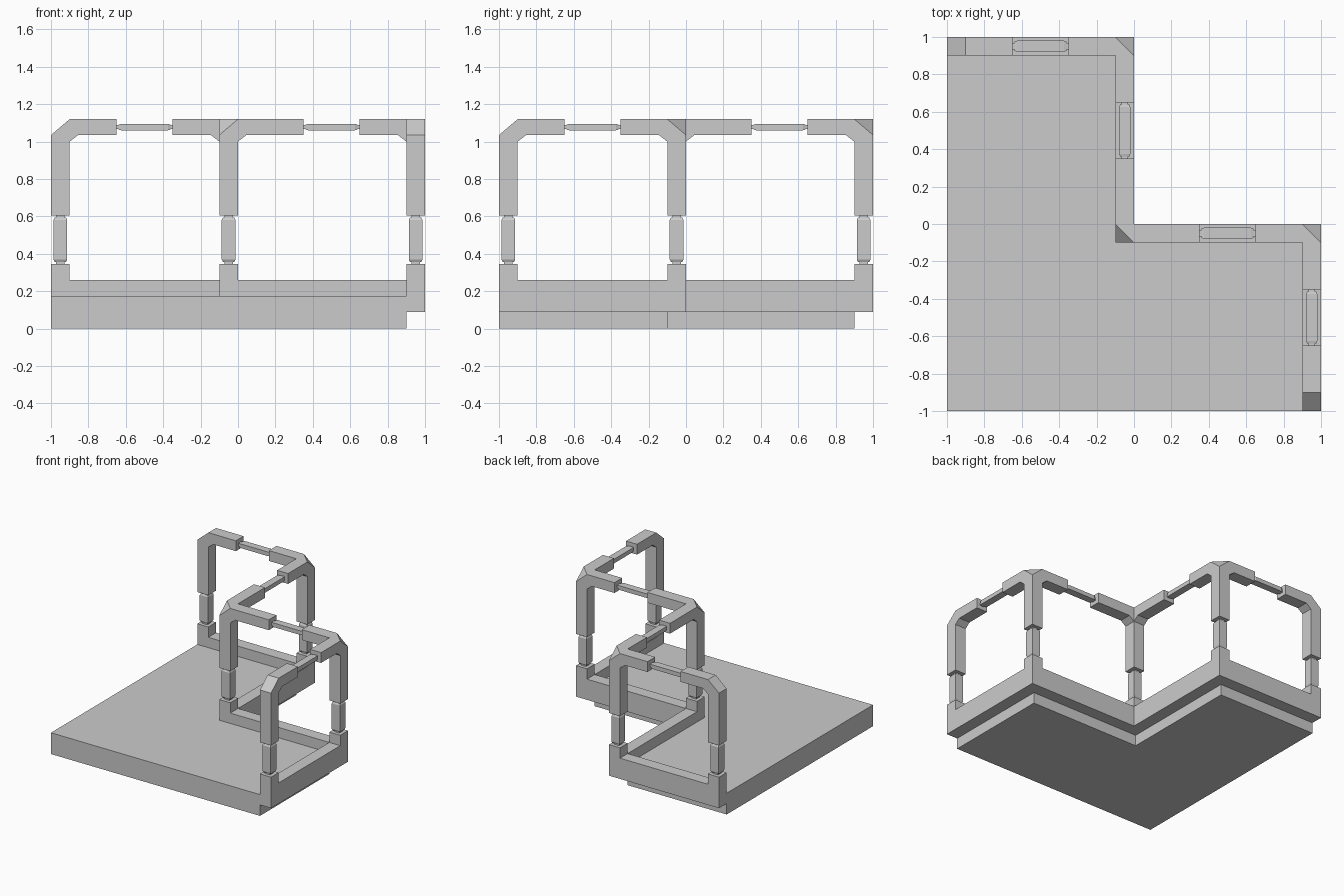
import bpy
import bmesh
from mathutils import Vector, Matrix

if "Cube" in bpy.data.objects:
    bpy.data.objects.remove(bpy.data.objects["Cube"])

T = 0.10                      # frame thickness
FLOOR, CURB_LOW, CURB_TOP = 0.175, 0.09, 0.26
BASE_TOP, POST_LOW = 0.345, 0.605
BEAM_LOW, TOP = 1.035, 1.12


def finish(name, bm):
    bmesh.ops.recalc_face_normals(bm, faces=bm.faces[:])
    mesh = bpy.data.meshes.new(name)
    bm.to_mesh(mesh)
    bm.free()
    obj = bpy.data.objects.new(name, mesh)
    bpy.context.collection.objects.link(obj)
    return obj


def extrude(name, points, vector):
    """Solid from a flat outline pushed along a vector."""
    bm = bmesh.new()
    face = bm.faces.new([bm.verts.new(p) for p in points])
    out = bmesh.ops.extrude_face_region(bm, geom=[face], use_keep_orig=True)
    moved = [g for g in out["geom"] if isinstance(g, bmesh.types.BMVert)]
    bmesh.ops.translate(bm, verts=moved, vec=vector)
    return finish(name, bm)


def slab(name, outline, z0, z1):
    return extrude(name, [(x, y, z0) for x, y in outline], (0, 0, z1 - z0))


def hull(name, points):
    bm = bmesh.new()
    for p in points:
        bm.verts.new(p)
    bmesh.ops.convex_hull(bm, input=bm.verts[:])
    bmesh.ops.dissolve_limit(bm, angle_limit=0.01, verts=bm.verts[:], edges=bm.edges[:])
    return finish(name, bm)


def link(name, center, axis, length, wide, high):
    """Slim bar with tapered shoulders and necks, along x, y or z."""
    h = length / 2
    half = [(h, 0.6), (h - 0.010, 0.6), (h - 0.012, 0.82), (h - 0.025, 1.0)]
    sections = [(-t, s) for t, s in half] + [(t, s) for t, s in reversed(half)]
    bm = bmesh.new()
    rings = []
    for t, s in sections:
        ring = []
        for a, b in ((-1, -1), (1, -1), (1, 1), (-1, 1)):
            u, v = a * s * wide / 2, b * s * high / 2
            p = {"x": (t, u, v), "y": (u, t, v), "z": (u, v, t)}[axis]
            ring.append(bm.verts.new(Vector(p) + Vector(center)))
        rings.append(ring)
    for r0, r1 in zip(rings, rings[1:]):
        for i in range(4):
            j = (i + 1) % 4
            bm.faces.new((r0[i], r0[j], r1[j], r1[i]))
    bm.faces.new(rings[0])
    bm.faces.new(rings[-1])
    return finish(name, bm)


# floor and raised curb along the stepped back edges
inner = [(0.9, -1), (0.9, -T), (-T, -T), (-T, 0.9), (-1, 0.9)]
outer = [(1, -1), (1, 0), (0, 0), (0, 1), (-1, 1)]
slab("floor", [(-1, -1)] + inner, 0, FLOOR)
slab("curb", outer + inner[::-1], CURB_LOW, CURB_TOP)

# posts: centre and the test for which top corners are cut low
posts = [
    ((-0.95, 0.95), lambda a, b: a < 0),
    ((-0.05, 0.95), lambda a, b: a > 0 and b > 0),
    ((-0.05, -0.05), lambda a, b: a < 0 and b < 0),
    ((0.95, -0.05), lambda a, b: a > 0 and b > 0),
    ((0.95, -0.95), lambda a, b: b < 0),
]
signs = [(-1, -1), (1, -1), (1, 1), (-1, 1)]
for i, ((x, y), low) in enumerate(posts):
    square = [(x + a * T / 2, y + b * T / 2) for a, b in signs]
    slab(f"post_base_{i}", square, CURB_TOP, BASE_TOP)
    link(f"post_link_{i}", (x, y, (BASE_TOP + POST_LOW) / 2), "z",
         POST_LOW - BASE_TOP, 0.074, 0.074)
    pts = [(px, py, POST_LOW) for px, py in square]
    pts += [(px, py, BEAM_LOW if low(a, b) else TOP)
            for (px, py), (a, b) in zip(square, signs)]
    hull(f"post_{i}", pts)

# beams between neighbouring posts: two braced arms and a slim link
GAP = 0.15
mids = [(-0.5, 0.95), (-0.05, 0.5), (0.5, -0.05), (0.95, -0.5)]
for i, mid in enumerate(mids):
    along = Vector((1, 0, 0)) if i % 2 == 0 else Vector((0, 1, 0))
    side = Vector((along.y, along.x, 0))
    m = Vector((*mid, 0))
    for k, end in enumerate((posts[i][0], posts[i + 1][0])):
        e = Vector((*end, 0))
        d = (m - e).normalized()
        start = (e - m).dot(d) + T / 2      # post face, measured from the middle
        profile = [(start, TOP), (-GAP, TOP), (-GAP, BEAM_LOW),
                   (start + 0.045, BEAM_LOW), (start, 1.0)]
        pts = [m + d * t - side * T / 2 + Vector((0, 0, z)) for t, z in profile]
        extrude(f"beam_arm_{i}_{k}", pts, side * T)
    link(f"beam_link_{i}", (*mid, (BEAM_LOW + TOP) / 2), "xy"[i % 2],
         2 * GAP, 0.06, 0.034)
